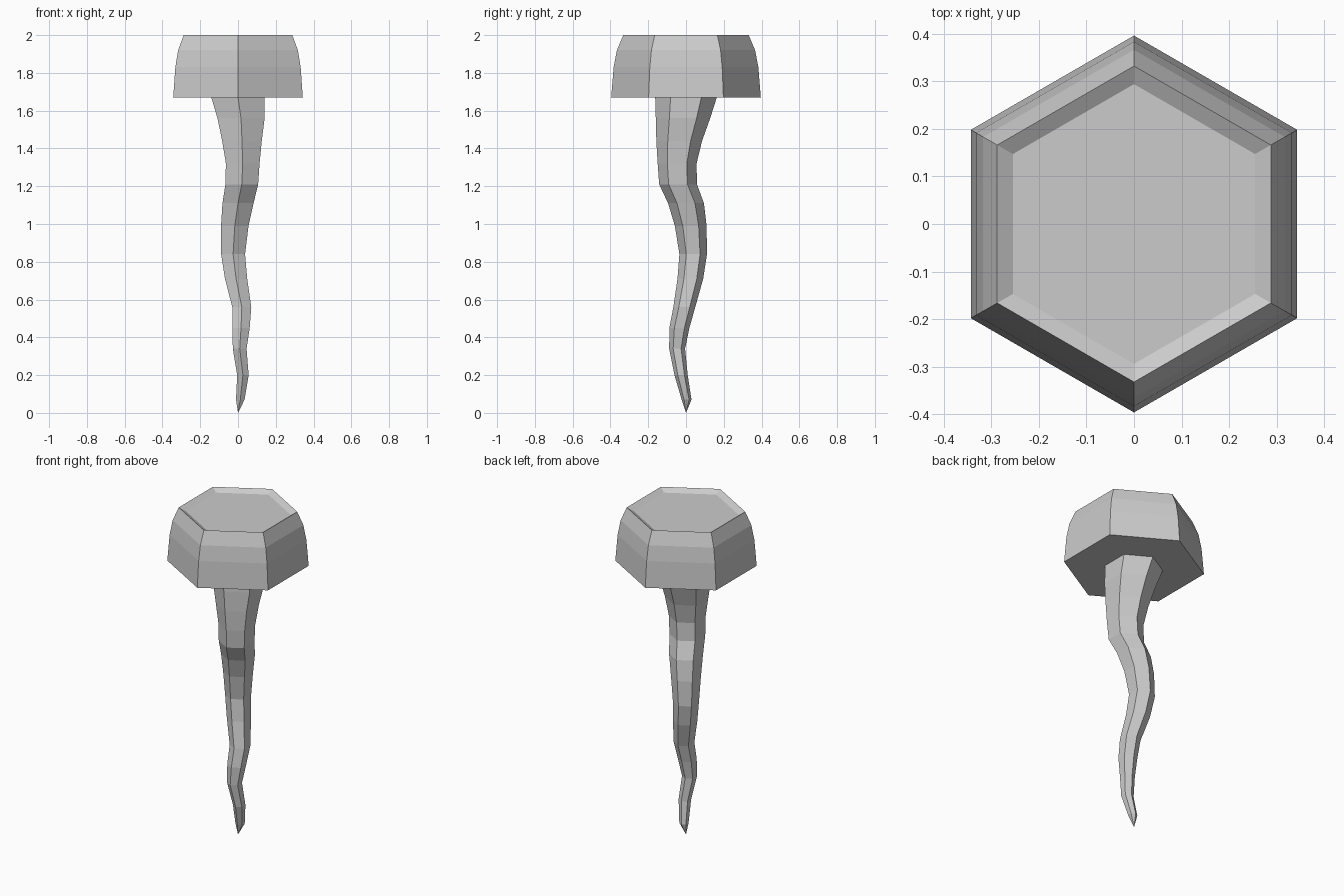
import bpy, bmesh
from math import sin, cos, pi

if "Cube" in bpy.data.objects:
    bpy.data.objects.remove(bpy.data.objects["Cube"])


def hex_loft(name, rings):
    """Skin hexagonal rings (cx, cy, z, radius); radius 0 makes a point."""
    bm = bmesh.new()
    loops = []
    for cx, cy, z, r in rings:
        if r == 0:
            loops.append([bm.verts.new((cx, cy, z))] * 6)
        else:
            loops.append([bm.verts.new((cx + r * sin(i * pi / 3), cy + r * cos(i * pi / 3), z))
                          for i in range(6)])
    for a, b in zip(loops, loops[1:]):
        for i in range(6):
            j = (i + 1) % 6
            bm.faces.new(dict.fromkeys((a[i], a[j], b[j], b[i])))
    for loop in (loops[0], loops[-1]):
        if len(set(loop)) == 6:
            bm.faces.new(loop)
    bmesh.ops.recalc_face_normals(bm, faces=bm.faces)
    mesh = bpy.data.meshes.new(name)
    bm.to_mesh(mesh)
    bm.free()
    obj = bpy.data.objects.new(name, mesh)
    bpy.context.collection.objects.link(obj)
    return obj


# Head: bulging hexagonal sides with a shallow dished top
head = [(1.67, 0.396), (1.83, 0.383), (1.92, 0.366), (2.0, 0.332), (1.98, 0.294)]
hex_loft("head", [(0, 0, z, r) for z, r in head])

# Shank: tapering hexagonal spike that wobbles down to a point
hex_loft("shank", [
    (0, 0, 0, 0),
    (0.012, 0.003, 0.07, 0.026),
    (0.026, -0.026, 0.20, 0.035),
    (0.009, -0.047, 0.34, 0.042),
    (0.016, -0.035, 0.45, 0.053),
    (0.020, -0.009, 0.56, 0.058),
    (-0.010, 0.023, 0.71, 0.068),
    (-0.026, 0.038, 0.84, 0.073),
    (-0.017, 0.025, 0.99, 0.084),
    (0.0, 0.0, 1.11, 0.095),
    (0.020, -0.042, 1.21, 0.100),
    (0.025, -0.047, 1.32, 0.103),
    (0.021, -0.036, 1.44, 0.121),
    (0.016, -0.016, 1.56, 0.144),
    (0, 0, 1.67, 0.163),
])
